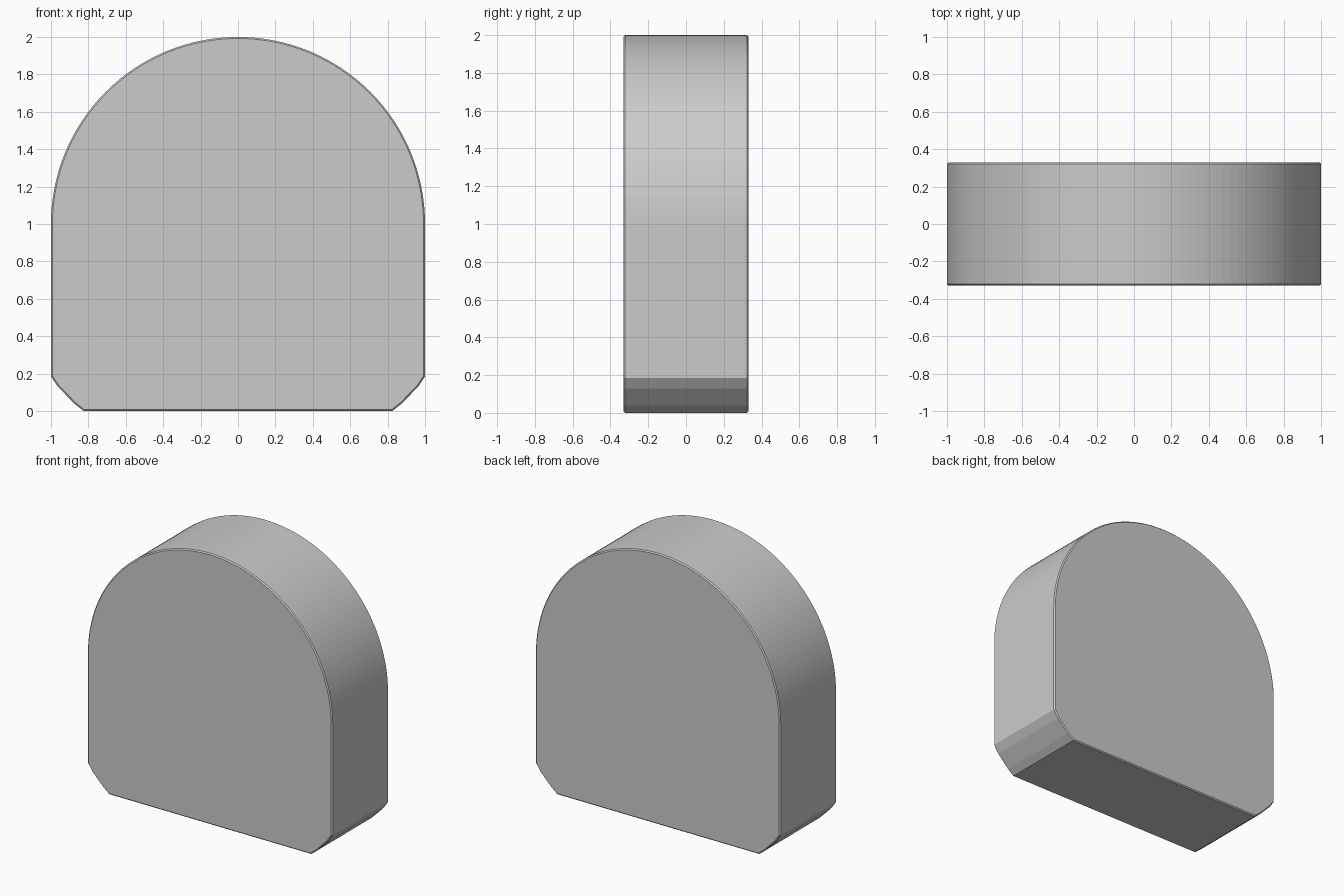
import bpy, bmesh
from math import pi, sin, cos

if "Cube" in bpy.data.objects:
    bpy.data.objects.remove(bpy.data.objects["Cube"])

HALF_DEPTH = 0.33
RIM = 0.008
ARC_SEGMENTS = 64

# Outline: clipped bottom corners, straight sides, semicircular top
corner = [(0.825, 0.0), (0.873, 0.038), (0.963, 0.13), (1.0, 0.185)]
arc = [(cos(pi * i / ARC_SEGMENTS), 1 + sin(pi * i / ARC_SEGMENTS))
       for i in range(ARC_SEGMENTS + 1)]
outline = corner + arc + [(-x, z) for x, z in reversed(corner)]

# Solid slab extruded from the front outline
bm = bmesh.new()
front = bm.faces.new([bm.verts.new((x, -HALF_DEPTH, z)) for x, z in outline])
result = bmesh.ops.extrude_face_region(bm, geom=[front], use_keep_orig=True)
back_verts = [g for g in result["geom"] if isinstance(g, bmesh.types.BMVert)]
bmesh.ops.translate(bm, verts=back_verts, vec=(0, 2 * HALF_DEPTH, 0))
bmesh.ops.recalc_face_normals(bm, faces=bm.faces[:])

# Fine chamfer around the front and back rims
rims = [e for e in bm.edges if abs(e.verts[0].co.y - e.verts[1].co.y) < 1e-5]
bmesh.ops.bevel(bm, geom=rims, offset=RIM, offset_type='OFFSET', segments=1,
                profile=0.5, affect='EDGES')
bmesh.ops.recalc_face_normals(bm, faces=bm.faces[:])

mesh = bpy.data.meshes.new("arched_slab")
bm.to_mesh(mesh)
bm.free()
slab = bpy.data.objects.new("arched_slab", mesh)
bpy.context.collection.objects.link(slab)
